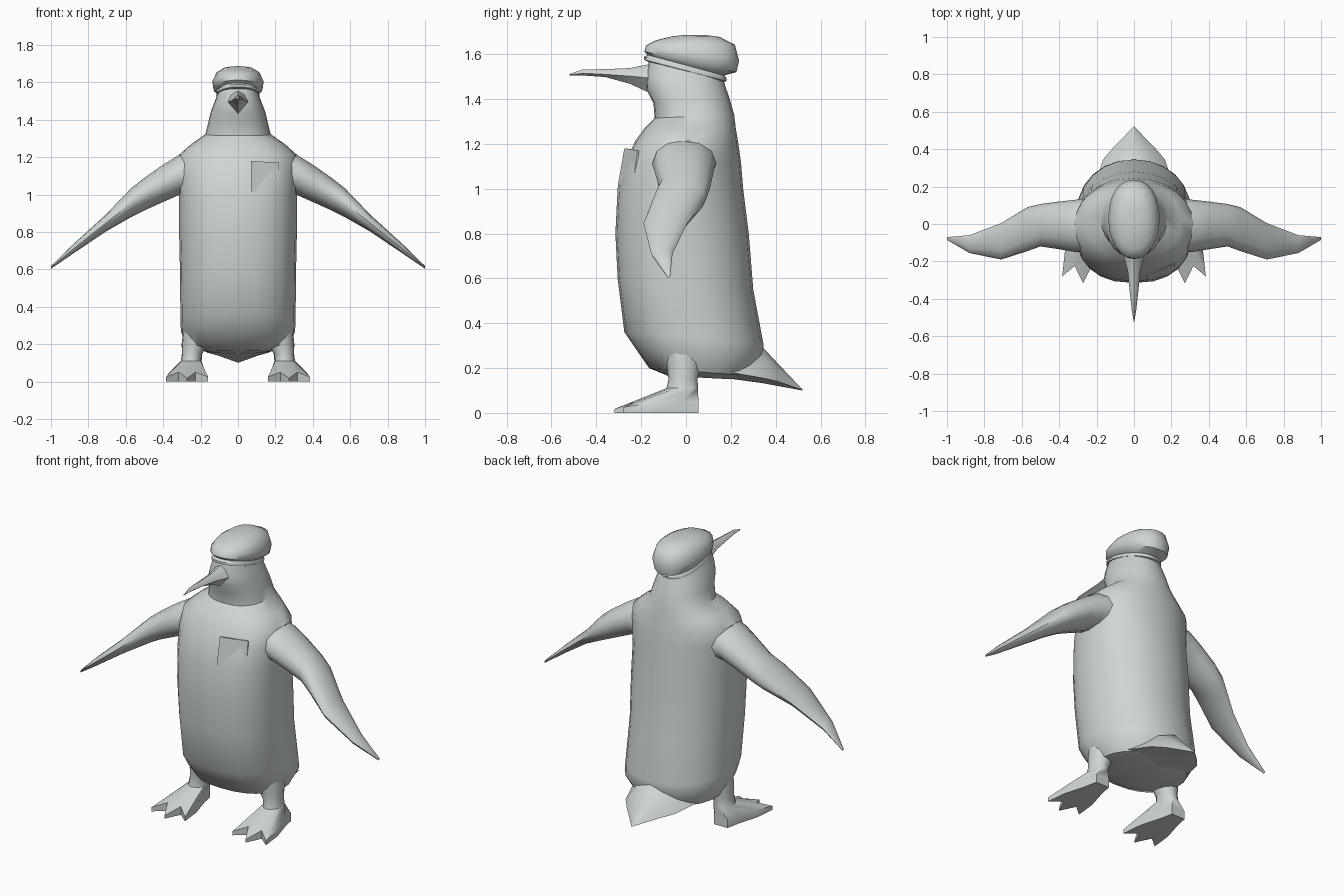
import bpy, bmesh, math
from math import sin, cos, pi

grey = bpy.data.materials.new("pale grey")
grey.diffuse_color = (0.62, 0.67, 0.66, 1)


def loft(name, rings, angle=40):
    """Skin a list of equal-length point rings and close both ends."""
    bm = bmesh.new()
    loops = [[bm.verts.new(p) for p in r] for r in rings]
    n = len(loops[0])
    for a, b in zip(loops, loops[1:]):
        for i in range(n):
            j = (i + 1) % n
            bm.faces.new((a[i], a[j], b[j], b[i]))
    bm.faces.new(loops[0])
    bm.faces.new(loops[-1])
    bmesh.ops.recalc_face_normals(bm, faces=bm.faces)
    me = bpy.data.meshes.new(name)
    bm.to_mesh(me)
    bm.free()
    me.materials.append(grey)
    ob = bpy.data.objects.new(name, me)
    bpy.context.collection.objects.link(ob)
    bpy.ops.object.select_all(action='DESELECT')
    bpy.context.view_layer.objects.active = ob
    ob.select_set(True)
    bpy.ops.object.shade_smooth_by_angle(angle=math.radians(angle))
    return ob


def power(v, e):
    return math.copysign(abs(v) ** e, v)


def oval(yf, zf, yb, zb, hw, front=2.4, back=2.1, n=24):
    """Rounded ring through a front point and a back point."""
    pts = []
    for i in range(n):
        a = 2 * pi * i / n
        c, s = cos(a), sin(a)
        e = 2 / (front if c > 0 else back)
        t = 0.5 - 0.5 * power(c, e)
        pts.append((hw * power(s, e), yf + (yb - yf) * t, zf + (zb - zf) * t))
    return pts


# Torso, neck and head in one skin
body = [(-.08, .165, .20, .15, .15), (-.165, .20, .29, .165, .26),
        (-.22, .28, .345, .25, .305), (-.275, .36, .345, .31, .308),
        (-.305, .60, .30, .55, .31), (-.315, .80, .28, .80, .315),
        (-.305, 1.0, .255, 1.0, .315), (-.27, 1.12, .245, 1.12, .32),
        (-.225, 1.215, .232, 1.21, .315), (-.185, 1.27, .222, 1.27, .25),
        (-.14, 1.315, .215, 1.33, .175), (-.145, 1.38, .195, 1.40, .158),
        (-.175, 1.44, .178, 1.45, .145), (-.18, 1.50, .165, 1.49, .125),
        (-.165, 1.57, .155, 1.53, .105)]
loft("body", [oval(*r) for r in body])

# Cap: lower band, crease, and domed crown, tilted backwards
cap = [(-.165, 1.565, .165, 1.475, .105), (-.188, 1.575, .18, 1.48, .116),
       (-.188, 1.588, .182, 1.492, .116), (-.172, 1.597, .17, 1.505, .108),
       (-.186, 1.612, .225, 1.52, .132), (-.178, 1.64, .237, 1.57, .137),
       (-.135, 1.662, .218, 1.642, .115), (-.06, 1.680, .15, 1.677, .075),
       (.0, 1.686, .09, 1.685, .03)]
loft("cap", [oval(*r, front=2.1, back=2.2) for r in cap], 50)


def spike(y, hw, top, mid, bottom):
    """Six-sided cross-section across the y axis."""
    return [(0, y, top), (hw * .6, y, (top + mid) / 2 + .2 * (top - mid)),
            (hw, y, mid), (0, y, bottom),
            (-hw, y, mid), (-hw * .6, y, (top + mid) / 2 + .2 * (top - mid))]


# Beak
loft("beak", [spike(*r) for r in [
    (-.10, .075, 1.565, 1.49, 1.41), (-.18, .052, 1.552, 1.495, 1.435),
    (-.25, .034, 1.538, 1.502, 1.468), (-.36, .023, 1.533, 1.51, 1.498),
    (-.46, .012, 1.532, 1.515, 1.505), (-.52, .002, 1.512, 1.508, 1.505)]])

# Tail wedge
loft("tail", [spike(*r) for r in [
    (.05, .24, .36, .20, .16), (.20, .215, .34, .18, .152),
    (.345, .165, .29, .155, .132), (.41, .11, .22, .14, .12),
    (.52, .002, .104, .102, .10)]])


def flipper_ring(x, y0, y1, z0, z1, n=12):
    pts = []
    for i in range(n):
        a = 2 * pi * i / n
        pts.append((x, (y0 + y1) / 2 + (y1 - y0) / 2 * cos(a),
                    (z0 + z1) / 2 + (z1 - z0) / 2 * sin(a)))
    return pts


def mirrored(pts, side):
    return [(side * x, y, z) for x, y, z in pts]


flipper = [(.22, -.15, .14, 1.0, 1.24), (.31, -.15, .13, 1.0, 1.215),
           (.40, -.135, .12, .96, 1.16), (.50, -.12, .107, .915, 1.09),
           (.57, -.145, .09, .88, 1.035), (.71, -.19, .005, .80, .89),
           (.88, -.155, -.06, .685, .735), (1.0, -.085, -.07, .603, .618)]

# Half outline of a three-toed foot: sideways offset, y, top height
half_foot = [(0, -.318, .018), (.045, -.225, .05), (.112, -.28, .025),
             (.098, -.15, .045), (.06, -.02, .05), (.045, .055, .05)]
outline = half_foot + [(-x, y, z) for x, y, z in half_foot[:0:-1]]


def leg_ring(cx, cy, rx, ry, z):
    n = len(outline)
    return [(cx + rx * sin(2 * pi * i / n), cy - ry * cos(2 * pi * i / n), z)
            for i in range(n)]


for side, label in ((-1, "left"), (1, "right")):
    loft(label + "_flipper", [mirrored(flipper_ring(*r), side) for r in flipper], 50)
    foot = [[(.272 + x, y, 0) for x, y, z in outline],
            [(.272 + x, y, z) for x, y, z in outline],
            leg_ring(.25, -.015, .056, .072, .11),
            leg_ring(.245, -.012, .055, .066, .15),
            leg_ring(.232, -.01, .07, .075, .20),
            leg_ring(.22, -.01, .075, .085, .27)]
    loft(label + "_foot", [mirrored(r, side) for r in foot])

# Chest patch: a thin tilted plate
patch = [(.07, -.304, 1.015), (.222, -.24, 1.003), (.218, -.215, 1.17), (.07, -.275, 1.18)]
loft("chest_patch", [patch, [(x, y + .006, z) for x, y, z in patch]], 20)
